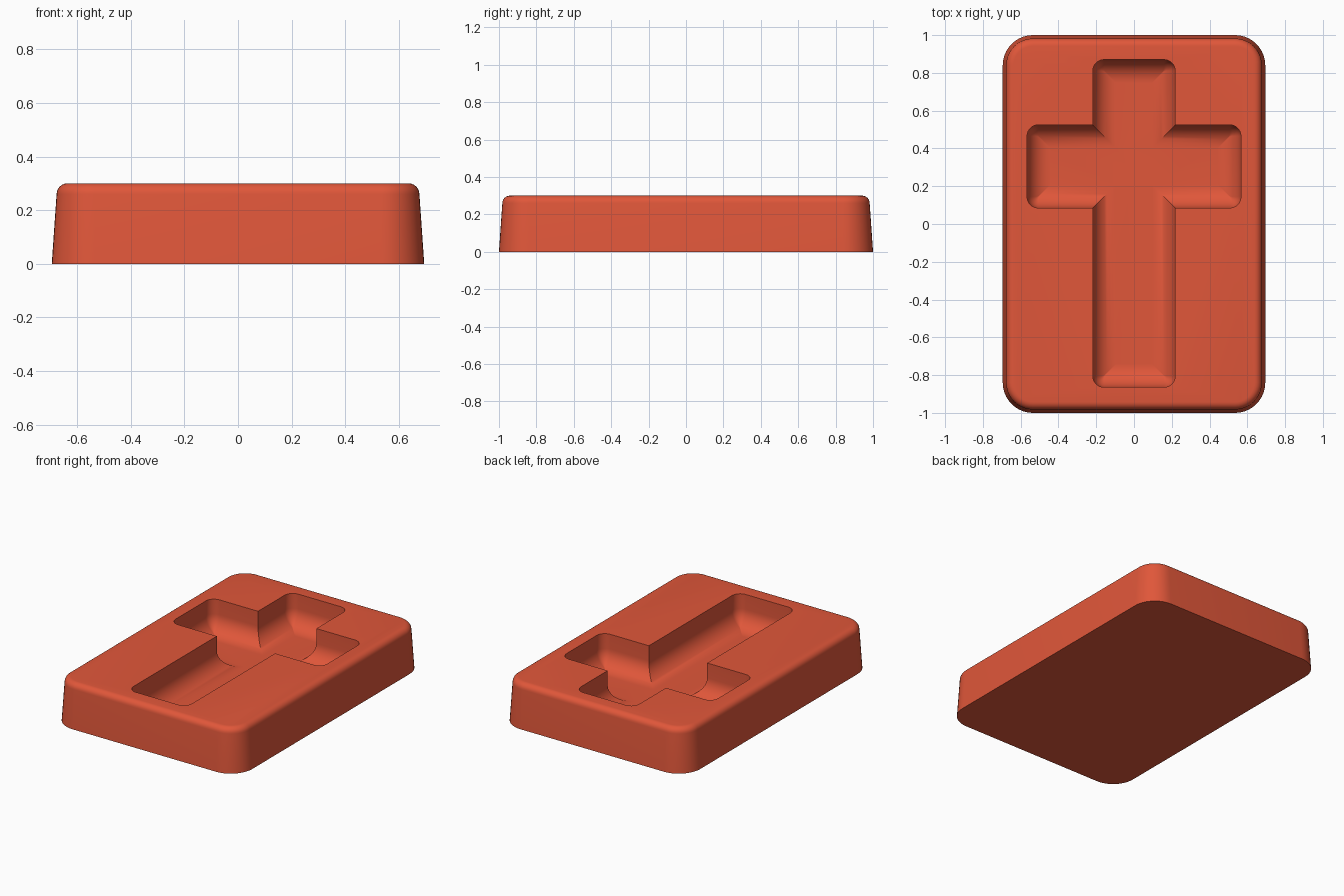
import bpy, bmesh, math

cube = bpy.data.objects.get("Cube")
if cube:
    bpy.data.objects.remove(cube, do_unlink=True)

# One terracotta red for everything
red = bpy.data.materials.new("terracotta_red")
red.use_nodes = True
colour = (0.75, 0.095, 0.042, 1)
red.diffuse_color = colour
red.node_tree.nodes["Principled BSDF"].inputs["Base Color"].default_value = colour


def ring(bm, hx, hy, r, z, cy, steps=10):
    """Loop of vertices round a rectangle with rounded corners."""
    verts = []
    for i, (sx, sy) in enumerate([(1, 1), (-1, 1), (-1, -1), (1, -1)]):
        for k in range(steps + 1):
            a = math.pi / 2 * (i + k / steps)
            verts.append(bm.verts.new((sx * (hx - r) + r * math.cos(a),
                                       cy + sy * (hy - r) + r * math.sin(a), z)))
    return verts


def loft(name, hx, hy, corner, profile, cy=0):
    """Skin a rounded rectangle along a list of (inset, height) steps."""
    bm = bmesh.new()
    rings = [ring(bm, hx - d, hy - d, max(corner - d, 0.003), z, cy) for d, z in profile]
    for low, high in zip(rings, rings[1:]):
        for i in range(len(low)):
            j = (i + 1) % len(low)
            bm.faces.new((low[i], low[j], high[j], high[i]))
    bm.faces.new(rings[0])
    bm.faces.new(rings[-1])
    bmesh.ops.recalc_face_normals(bm, faces=bm.faces)
    mesh = bpy.data.meshes.new(name)
    bm.to_mesh(mesh)
    bm.free()
    mesh.materials.append(red)
    obj = bpy.data.objects.new(name, mesh)
    bpy.context.collection.objects.link(obj)
    return obj


def arc(steps):
    return [math.pi / 2 * k / steps for k in range(steps + 1)]


# Slab: slightly tapered sides and a rounded top edge
TOP, EDGE, TAPER = 0.3, 0.04, 0.018
slab_profile = [(0, 0)] + [(TAPER + EDGE * (1 - math.cos(a)), TOP - EDGE + EDGE * math.sin(a))
                           for a in arc(6)]
slab = loft("cross_mould_slab", 0.695, 1.0, 0.16, slab_profile)

# Cross recess: two bars with a filleted floor
DEPTH, FILLET = 0.22, 0.12
floor = TOP - DEPTH
bar_profile = [(FILLET * (1 - math.cos(a)), floor + FILLET * (1 - math.sin(a)))
               for a in arc(12)]
bar_profile.insert(0, (0, TOP + 0.1))
bars = [loft("upright_cutter", 0.218, 0.867, 0.06, bar_profile, 0.003),
        loft("crossbar_cutter", 0.566, 0.22, 0.06, bar_profile, 0.305)]

bpy.ops.object.select_all(action='DESELECT')
bpy.context.view_layer.objects.active = slab
slab.select_set(True)
for bar in bars:
    bar.hide_render = True
    cut = slab.modifiers.new("recess", 'BOOLEAN')
    cut.operation = 'DIFFERENCE'
    cut.solver = 'EXACT'
    cut.object = bar
    bpy.ops.object.modifier_apply(modifier=cut.name)
    bpy.data.objects.remove(bar, do_unlink=True)

bpy.ops.object.shade_smooth_by_angle(angle=math.radians(35))
